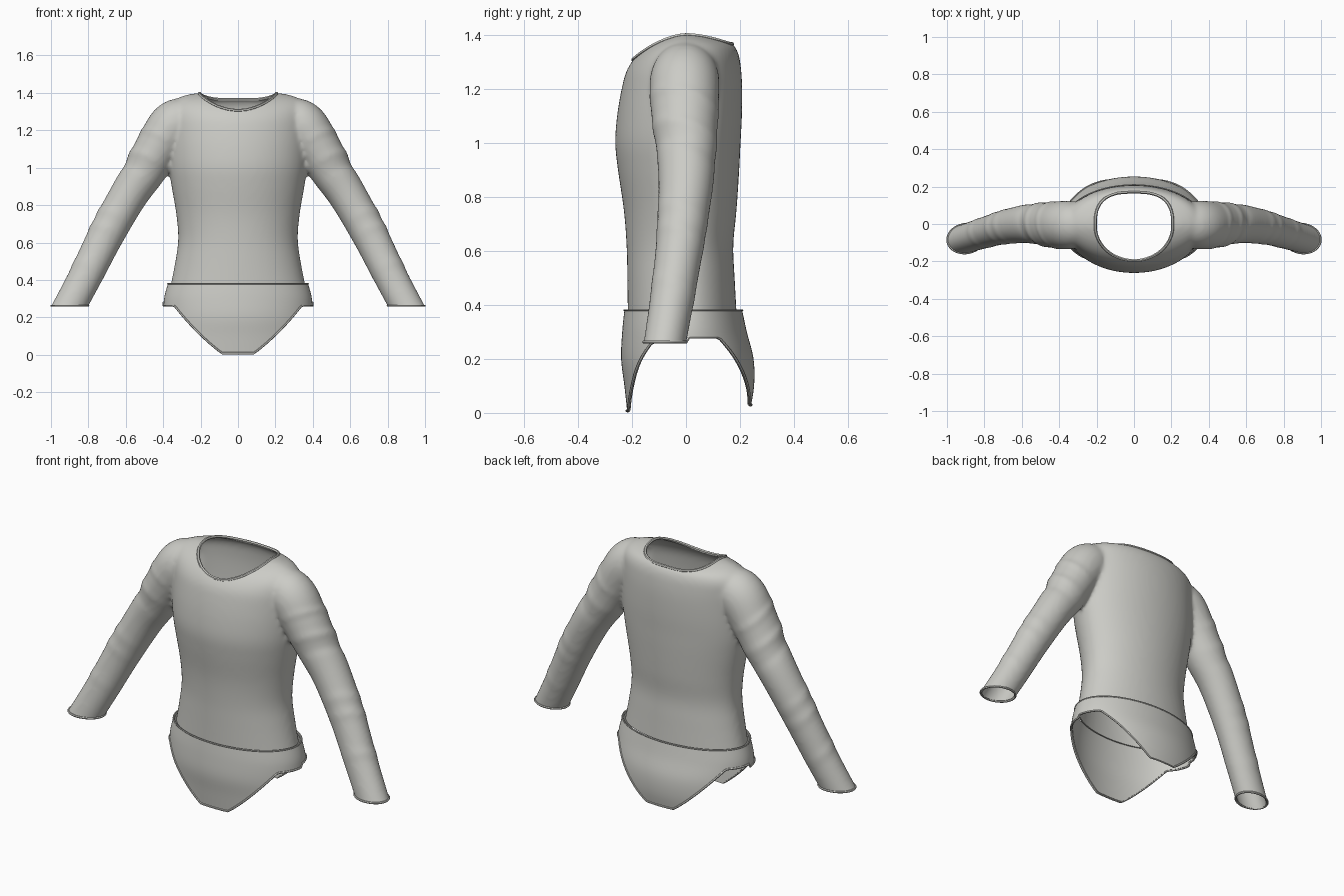
import bpy, bmesh, math
from mathutils import Vector

cube = bpy.data.objects.get("Cube")
if cube:
    bpy.data.objects.remove(cube)

fabric = bpy.data.materials.new("pale grey fabric")
fabric.use_nodes = True
COLOUR = (0.60, 0.60, 0.565, 1)
fabric.diffuse_color = COLOUR
fabric.node_tree.nodes["Principled BSDF"].inputs["Base Color"].default_value = COLOUR
fabric.node_tree.nodes["Principled BSDF"].inputs["Roughness"].default_value = 0.8


def make_object(name, bm):
    mesh = bpy.data.meshes.new(name)
    bm.normal_update()
    bm.to_mesh(mesh)
    bm.free()
    obj = bpy.data.objects.new(name, mesh)
    bpy.context.collection.objects.link(obj)
    mesh.materials.append(fabric)
    return obj


def activate(obj):
    bpy.ops.object.select_all(action='DESELECT')
    obj.select_set(True)
    bpy.context.view_layer.objects.active = obj


def finish(obj, angle=50):
    activate(obj)
    bpy.ops.object.shade_smooth_by_angle(angle=math.radians(angle))


def apply_modifiers(obj):
    activate(obj)
    for m in list(obj.modifiers):
        bpy.ops.object.modifier_apply(modifier=m.name)


def spline(keys, steps):
    """Smooth interpolation through rows of values."""
    rows = []
    for i in range(len(keys) - 1):
        quad = [keys[max(i - 1, 0)], keys[i], keys[i + 1], keys[min(i + 2, len(keys) - 1)]]
        for s in range(steps):
            t = s / steps
            rows.append([b + 0.5 * t * (c - a + t * (2*a - 5*b + 4*c - d + t * (3*(b - c) + d - a)))
                         for a, b, c, d in zip(*quad)])
    rows.append(list(keys[-1]))
    return rows


def loft(bm, rings, caps=True):
    loops = [[bm.verts.new(p) for p in ring] for ring in rings]
    n = len(loops[0])
    for a, b in zip(loops, loops[1:]):
        for i in range(n):
            bm.faces.new((a[i], a[(i + 1) % n], b[(i + 1) % n], b[i]))
    if caps:
        bm.faces.new(loops[0][::-1])
        bm.faces.new(loops[-1])
    bmesh.ops.recalc_face_normals(bm, faces=bm.faces)
    return loops


def angles(n):
    return [2 * math.pi * i / n for i in range(n)]


def oval(z, a, front, back, n=72):
    return [(a * math.cos(t), (back if math.sin(t) > 0 else front) * math.sin(t), z) for t in angles(n)]


def trim(name, points, radius):
    """Closed piped edging along a loop of points."""
    curve = bpy.data.curves.new(name, 'CURVE')
    curve.dimensions = '3D'
    curve.bevel_depth = radius
    curve.bevel_resolution = 1
    path = curve.splines.new('POLY')
    path.points.add(len(points) - 1)
    for p, co in zip(path.points, points):
        p.co = (*co, 1)
    path.use_cyclic_u = True
    obj = bpy.data.objects.new(name, curve)
    bpy.context.collection.objects.link(obj)
    curve.materials.append(fabric)
    activate(obj)
    bpy.ops.object.convert(target='MESH')
    finish(bpy.context.object)


# Torso body: height, half width, front depth, back depth
torso = [(.32, .37, .215, .19), (.5, .335, .217, .18), (.62, .32, .22, .175), (.75, .33, .23, .187),
         (.9, .355, .252, .197), (1, .37, .262, .202), (1.1, .375, .255, .207), (1.2, .375, .238, .208),
         (1.27, .375, .218, .204), (1.325, .37, .18, .195), (1.365, .335, .13, .172),
         (1.39, .27, .075, .11), (1.4, .2, .03, .05)]
bm = bmesh.new()
loft(bm, [oval(*row) for row in spline(torso, 5)])
shirt = make_object("shirt", bm)

# Sleeves: x, y, z, radius across, radius in depth
sleeve = [(.2, 0, 1.27, .09, .09), (.33, -.005, 1.24, .127, .127), (.42, -.005, 1.12, .122, .125),
          (.495, 0, .99, .113, .113), (.588, 0, .848, .102, .102), (.705, -.02, .64, .096, .09),
          (.81, -.05, .43, .09, .083), (.9, -.078, .26, .088, .079), (.97, -.1, .13, .088, .079)]
# Cloth folds: height, strength, width
folds = [(1.13, .007, .012), (1.02, .008, .02), (.95, -.005, .02), (.72, .005, .02),
         (.64, .005, .018), (.45, .004, .02)]
for side in (1, -1):
    rows = spline(sleeve, 10)
    rings = []
    for i, (x, y, z, ra, rd) in enumerate(rows):
        p, q = rows[max(i - 1, 0)], rows[min(i + 1, len(rows) - 1)]
        along = Vector((q[0] - p[0], 0, q[2] - p[2])).normalized()
        across = Vector((-along.z, 0, along.x))
        ring = []
        for t in angles(40):
            tilt = z + .03 * math.sin(t)
            puff = sum(h * math.exp(-((tilt - f) / w) ** 2) for f, h, w in folds) * (.5 + .5 * math.cos(t))
            co = Vector((x, y, z)) + across * (ra + puff) * math.cos(t) + Vector((0, (rd + puff) * math.sin(t), 0))
            ring.append((co.x * side, co.y, co.z))
        rings.append(ring)
    bm = bmesh.new()
    loft(bm, rings)
    part = make_object("sleeve", bm)
    activate(shirt)
    part.select_set(True)
    bpy.ops.object.join()

# Merge torso and sleeves into one soft surface
remesh = shirt.modifiers.new("merge", 'REMESH')
remesh.mode = 'VOXEL'
remesh.voxel_size = .012
soften = shirt.modifiers.new("soften", 'SMOOTH')
soften.iterations = 8
apply_modifiers(shirt)

# Neck opening, squarer at the back
NECK_Y, NECK_A, NECK_F, NECK_B = -.01, .207, .185, .18


def neck_power(y):
    return 2.8 if y > NECK_Y else 2


def neck_point(t, z):
    c, s = math.cos(t), math.sin(t)
    e = 2 / (2.8 if s > 0 else 2)
    depth = NECK_B if s > 0 else NECK_F
    return (NECK_A * math.copysign(abs(c) ** e, c), NECK_Y + depth * math.copysign(abs(s) ** e, s), z)


def in_neck(co):
    p = neck_power(co.y)
    depth = NECK_B if co.y > NECK_Y else NECK_F
    return co.z > 1.1 and (abs(co.x) / NECK_A) ** p + (abs(co.y - NECK_Y) / depth) ** p < 1.003


bm = bmesh.new()
loft(bm, [[neck_point(t, z) for t in angles(96)] for z in (1.15, 1.6)])
cutter = make_object("neck_cutter", bm)
cutter.hide_render = True
cut = shirt.modifiers.new("neck", 'BOOLEAN')
cut.operation = 'DIFFERENCE'
cut.solver = 'EXACT'
cut.object = cutter
apply_modifiers(shirt)
bpy.data.objects.remove(cutter)

# Open the neck, hem and wrists
bm = bmesh.new()
bm.from_mesh(shirt.data)
bmesh.ops.delete(bm, geom=[f for f in bm.faces if in_neck(f.calc_center_median())], context='FACES')
for height, wanted in ((.372, lambda x: abs(x) < .55), (.262, lambda x: abs(x) > .55)):
    faces = [f for f in bm.faces if f.calc_center_median().z < .6 and wanted(f.calc_center_median().x)]
    geom = list({e for f in faces for e in f.edges} | {v for f in faces for v in f.verts}) + faces
    bmesh.ops.bisect_plane(bm, geom=geom, plane_co=(0, 0, height), plane_no=(0, 0, 1), clear_inner=True)
rim = [v.co.copy() for v in bm.verts if v.is_boundary]
bm.to_mesh(shirt.data)
bm.free()
shell = shirt.modifiers.new("cloth", 'SOLIDIFY')
shell.thickness = .008
shell.offset = -1
apply_modifiers(shirt)
finish(shirt)


def ordered(points, cx, cy):
    points = sorted(points, key=lambda p: math.atan2(p.y - cy, p.x - cx))
    kept = points[:1]
    for p in points[1:]:
        if (p - kept[-1]).length > .006:
            kept.append(p)
    return kept


# Collar and cuffs
trim("collar", ordered([p for p in rim if p.z > 1.1], 0, NECK_Y), .008)
for side, name in ((1, "left_cuff"), (-1, "right_cuff")):
    trim(name, ordered([p for p in rim if p.z < .3 and p.x * side > .55], .9 * side, -.078), .006)


# Briefs: cut high on the legs, open underneath
def leg_line(x, back):
    low, high = (.03, .28) if back else (.008, .262)
    s = min(max((abs(x) - .085) / .255, 0), 1)
    return low + (high - low) * (.75 * s + .25 * s * s)


brief_rows = spline([(.38, .375, .228, .208), (.3, .395, .236, .225), (.2, .4, .24, .25),
                     (.1, .4, .228, .252), (0, .4, .217, .235)], 8)


def brief_point(t, v):
    back = math.sin(t) > 0
    z = .38 + (leg_line(.4 * math.cos(t), back) - .38) * v
    row = min(brief_rows, key=lambda r: abs(r[0] - z))
    i = brief_rows.index(row)
    j = min(max(i + (1 if z < row[0] else -1), 0), len(brief_rows) - 1)
    k = 0 if i == j else (z - row[0]) / (brief_rows[j][0] - row[0])
    a, f, b = (p + (q - p) * k for p, q in zip(row[1:], brief_rows[j][1:]))
    return (a * math.cos(t), (b if back else f) * math.sin(t), z)


bm = bmesh.new()
loft(bm, [[brief_point(t, v / 16) for t in angles(120)] for v in range(17)], caps=False)
briefs = make_object("briefs", bm)
shell = briefs.modifiers.new("cloth", 'SOLIDIFY')
shell.thickness = .008
shell.offset = -1
apply_modifiers(briefs)
finish(briefs)
trim("leg_edging", [brief_point(t, 1) for t in angles(120)], .006)
trim("waist_edging", [brief_point(t, 0) for t in angles(120)], .004)
